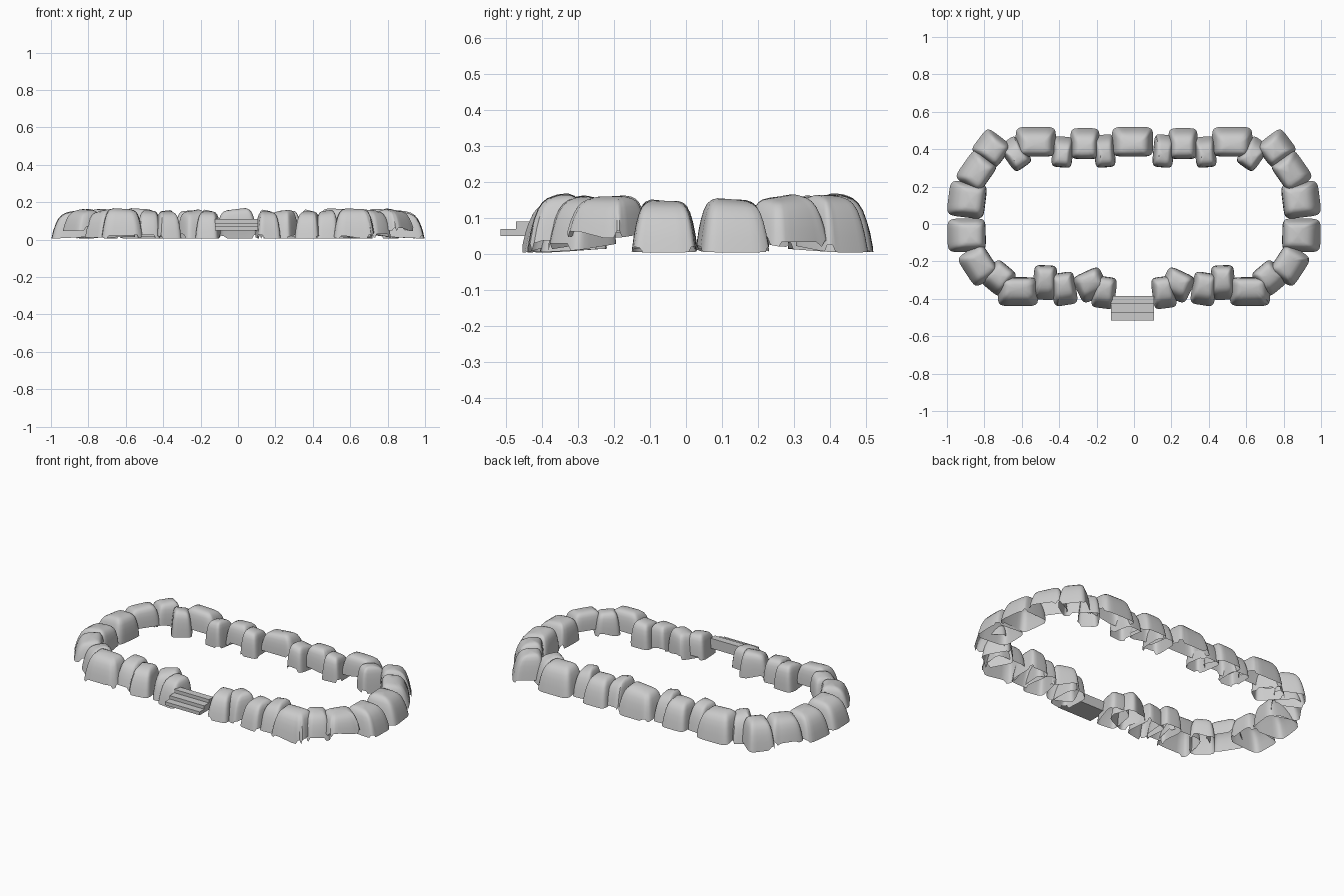
import bpy, bmesh, math, random

if "Cube" in bpy.data.objects:
    bpy.data.objects.remove(bpy.data.objects["Cube"])

random.seed(4)
N = 32
# profile levels: height fraction, side inset, outer inset, inner inset
LEVELS = [(0, 0, 0, .0), (.3, .03, .05, .01), (.55, .065, .11, .03), (.75, .105, .18, .06),
          (.88, .15, .26, .1), (.96, .21, .35, .16), (1, .29, .45, .25)]


def superpoint(a, p=.36):
    c, s = math.cos(a), math.sin(a)
    return math.copysign(abs(c) ** p, c), math.copysign(abs(s) ** p, s)


def stone(name, cx, cy, deg, width, depth, top, base=.005, inner=.02, mirror=False):
    """Hollow tapered boulder; deg is the outward direction, inner the raised inner lip."""
    bm = bmesh.new()
    a = math.radians(180 - deg if mirror else deg)
    ox, oy = math.cos(a), math.sin(a)
    cx = -cx if mirror else cx
    # lower edge with a few wide notches
    chips = [0] * N
    for _ in range(3):
        start, size, lift = random.randrange(N), random.randint(2, 4), random.uniform(.01, .022)
        for k in range(size):
            chips[(start + k) % N] = lift
    lean = random.uniform(-.006, .006)

    def put(u, v, z):
        return bm.verts.new((cx + ox * v - oy * u, cy + oy * v + ox * u, z))

    rings = []
    for t, w, o, i in LEVELS:
        ring = []
        for k in range(N):
            pu, pv = superpoint(2 * math.pi * (k + .5) / N)
            u = pu * width / 2 * (1 - 2 * w)
            v = pv * depth / 2 * (1 - o - i) + depth / 2 * (i - o)
            low = base + inner * (1 - pv) / 2 + chips[k]
            z = low + (top - low) * t + lean * pu * t - .006 * t * max(pv, 0)
            ring.append(put(u, v, z))
        rings.append(ring)
    crown = put(0, -depth * .08, top)
    for lo, hi in zip(rings, rings[1:]):
        for k in range(N):
            j = (k + 1) % N
            bm.faces.new((lo[k], lo[j], hi[j], hi[k]))
    for k in range(N):
        bm.faces.new((rings[-1][k], rings[-1][(k + 1) % N], crown))
    finish(bm, name, True)


def finish(bm, name, smooth=False):
    if not smooth:
        bmesh.ops.recalc_face_normals(bm, faces=bm.faces)
    me = bpy.data.meshes.new(name)
    bm.to_mesh(me)
    bm.free()
    ob = bpy.data.objects.new(name, me)
    bpy.context.collection.objects.link(ob)
    if smooth:
        bpy.ops.object.select_all(action='DESELECT')
        ob.select_set(True)
        bpy.context.view_layer.objects.active = ob
        bpy.ops.object.shade_smooth_by_angle(angle=math.radians(40))


# left half of the ring: x, y, outward angle, width, depth, top, base, inner lip
STONES = [
    ("back_inner_stone", -.158, .39, 95, .11, .175, .155, .005, .01),
    ("back_middle_stone", -.262, .43, 90, .155, .165, .155, .005, .02),
    ("back_outer_stone", -.382, .385, 85, .11, .165, .155, .005, .01),
    ("back_long_stone", -.525, .44, 90, .215, .16, .165, .005, .045),
    ("back_small_stone", -.635, .375, 125, .115, .17, .158, .005, .01),
    ("back_corner_stone", -.762, .405, 143, .155, .17, .163, .005, .02),
    ("back_bend_stone", -.842, .282, 145, .19, .16, .16, .02, .03),
    ("side_back_stone", -.893, .13, 173, .19, .2, .152, .005, .01),
    ("side_front_stone", -.895, -.06, 181, .18, .205, .148, .005, .01),
    ("front_bend_stone", -.832, -.22, 213, .19, .16, .16, .045, .015),
    ("front_corner_stone", -.725, -.288, 230, .14, .16, .158, .01, .02),
    ("front_long_stone", -.62, -.362, 270, .215, .155, .165, .005, .045),
    ("front_outer_stone", -.475, -.313, 268, .125, .185, .155, .005, .01),
    ("front_middle_stone", -.375, -.347, 279, .13, .175, .15, .005, .01),
    ("front_wide_stone", -.23, -.326, 295, .16, .155, .155, .005, .01),
    ("gate_stone", -.16, -.366, 263, .125, .17, .15, .005, .01),
]
for name, *spec in STONES:
    stone(name + "_left", *spec)
    stone(name + "_right", *spec, mirror=True)
stone("back_center_stone", -.008, .44, 90, .22, .16, .163, .005, .045)

# entrance steps as one stair profile extruded sideways
profile = [(-.515, .05), (-.515, .07), (-.472, .07), (-.472, .09), (-.427, .09),
           (-.427, .11), (-.385, .11), (-.385, .05)]
bm = bmesh.new()
ends = [[bm.verts.new((x, y, z)) for y, z in profile] for x in (-.123, .107)]
for e in ends:
    bm.faces.new(e)
for k in range(len(profile)):
    j = (k + 1) % len(profile)
    bm.faces.new((ends[0][k], ends[0][j], ends[1][j], ends[1][k]))
finish(bm, "entrance_steps")
